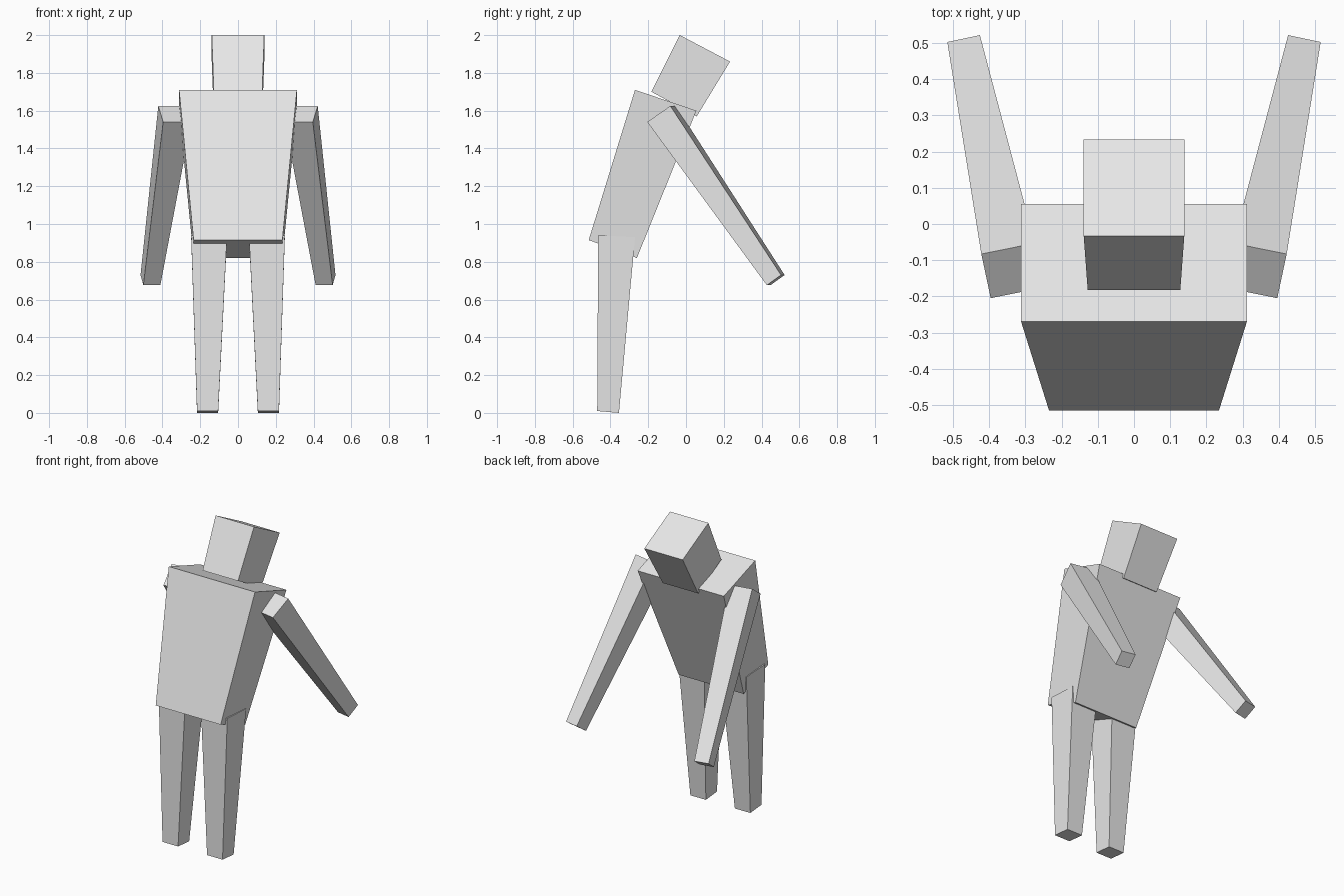
import bpy, bmesh
from mathutils import Vector

cube = bpy.data.objects.get("Cube")
if cube:
    bpy.data.objects.remove(cube)

grey = bpy.data.materials.new("plain_grey")
grey.use_nodes = True
colour = (0.8, 0.8, 0.8, 1)
grey.diffuse_color = colour
grey.node_tree.nodes["Principled BSDF"].inputs["Base Color"].default_value = colour


def tapered_block(name, lower, upper, mirror=False):
    """Box between two rectangles, each given as corner, across edge, depth edge."""
    bm = bmesh.new()
    rings = []
    for corner, across, depth in (lower, upper):
        c, a, d = Vector(corner), Vector(across), Vector(depth)
        rings.append([bm.verts.new(p) for p in (c, c + a, c + a + d, c + d)])
    low, high = rings
    bm.faces.new(low)
    bm.faces.new(high)
    for i in range(4):
        j = (i + 1) % 4
        bm.faces.new((low[i], low[j], high[j], high[i]))
    if mirror:
        bmesh.ops.scale(bm, vec=(-1, 1, 1), verts=bm.verts)
    bmesh.ops.recalc_face_normals(bm, faces=bm.faces)
    mesh = bpy.data.meshes.new(name)
    bm.to_mesh(mesh)
    bm.free()
    mesh.materials.append(grey)
    obj = bpy.data.objects.new(name, mesh)
    bpy.context.scene.collection.objects.link(obj)


# Torso, leaning back and widening to the shoulders
tapered_block("torso",
              ((-0.235, -0.515, 0.915), (0.47, 0, 0), (0, 0.255, -0.095)),
              ((-0.312, -0.27, 1.71), (0.624, 0, 0), (0, 0.325, -0.11)))

# Head, tipped forward off the neck
tapered_block("head",
              ((-0.128, -0.183, 1.70), (0.256, 0, 0), (0, 0.24, -0.13)),
              ((-0.139, -0.033, 2.0), (0.278, 0, 0), (0, 0.266, -0.14)))

# Limbs, built on the left and mirrored to the right
for side, mirror in (("left", False), ("right", True)):
    tapered_block(side + "_arm",
                  ((0.501, 0.428, 0.676), (-0.09, 0.019, 0), (0.015, 0.075, 0.054)),
                  ((0.396, -0.205, 1.54), (-0.148, 0.03, 0), (0.026, 0.122, 0.085)),
                  mirror)
    tapered_block(side + "_leg",
                  ((0.105, -0.47, 0.01), (0.112, 0, 0), (0, 0.115, -0.01)),
                  ((0.058, -0.465, 0.94), (0.19, 0, 0), (0, 0.195, -0.01)),
                  mirror)
